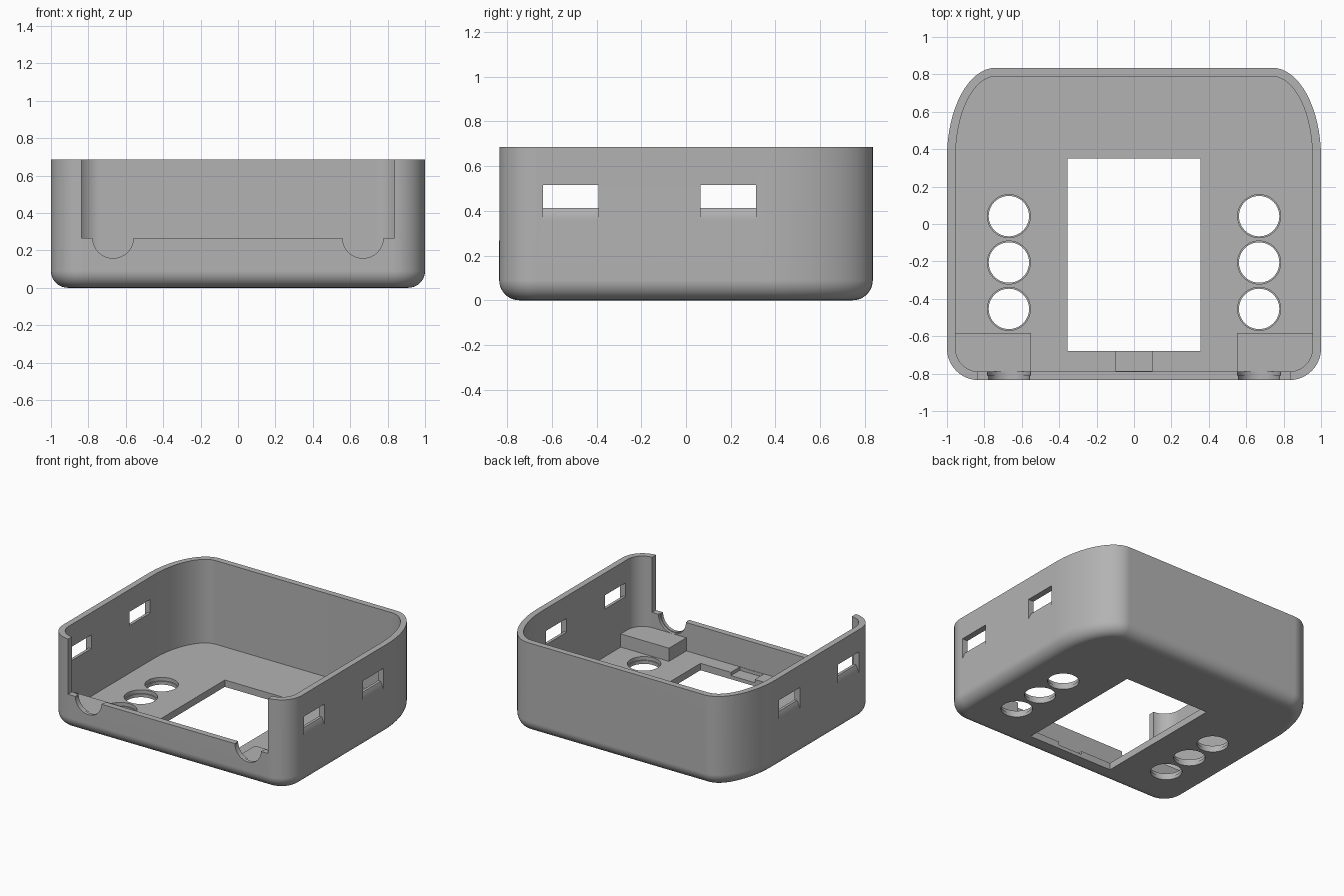
import bpy, bmesh, math
from math import sin, cos, pi

if "Cube" in bpy.data.objects:
    bpy.data.objects.remove(bpy.data.objects["Cube"])

grey = bpy.data.materials.new("case grey")
grey.diffuse_color = (0.45, 0.45, 0.45, 1)
grey.use_nodes = True
grey.node_tree.nodes["Principled BSDF"].inputs["Base Color"].default_value = grey.diffuse_color


def make(name, bm):
    bmesh.ops.recalc_face_normals(bm, faces=bm.faces)
    me = bpy.data.meshes.new(name)
    bm.to_mesh(me)
    bm.free()
    me.materials.append(grey)
    ob = bpy.data.objects.new(name, me)
    bpy.context.collection.objects.link(ob)
    return ob


def skin(name, loops):
    """Closed solid through loops of equal length, capped at both ends."""
    bm = bmesh.new()
    rows = [[bm.verts.new(p) for p in loop] for loop in loops]
    n = len(rows[0])
    for a, b in zip(rows, rows[1:]):
        for i in range(n):
            j = (i + 1) % n
            bm.faces.new((a[i], a[j], b[j], b[i]))
    bm.faces.new(rows[0])
    bm.faces.new(rows[-1])
    return make(name, bm)


def prism(name, pts, axis, lo, hi):
    """Extrude a 2D outline along an axis; pts are the two other coordinates."""
    place = {'x': lambda a, b, c: (c, a, b),
             'y': lambda a, b, c: (a, c, b),
             'z': lambda a, b, c: (a, b, c)}[axis]
    return skin(name, [[place(a, b, c) for a, b in pts] for c in (lo, hi)])


def rect(a0, a1, b0, b1):
    return [(a0, b0), (a1, b0), (a1, b1), (a0, b1)]


def circle(a, b, r, n=48):
    return [(a + r * cos(2 * pi * i / n), b + r * sin(2 * pi * i / n)) for i in range(n)]


def outline(d, z, n=16):
    """Case outline inset by d: tight front corners, long elliptical back corners."""
    pts = []
    corners = [(0.74, 0.355, 0.26, 0.48, 0), (-0.74, 0.355, 0.26, 0.48, 1),
               (-0.83, -0.665, 0.17, 0.17, 2), (0.83, -0.665, 0.17, 0.17, 3)]
    for cx, cy, rx, ry, q in corners:
        for i in range(n + 1):
            t = (q + i / n) * pi / 2
            pts.append((cx + (rx - d) * cos(t), cy + (ry - d) * sin(t), z))
    return pts


def combine(target, tool, op='DIFFERENCE'):
    tool.hide_render = True
    m = target.modifiers.new("cut", 'BOOLEAN')
    m.operation, m.object, m.solver = op, tool, 'EXACT'
    bpy.context.view_layer.objects.active = target
    bpy.ops.object.modifier_apply(modifier=m.name)
    bpy.data.objects.remove(tool)


# Shell: rounded bottom edge, outer wall, rim, inner wall, floor
H, R, WALL, FLOOR = 0.685, 0.09, 0.046, 0.052
loops = []
for i in range(9):
    t = i / 8 * pi / 2
    loops.append(outline(R * (1 - sin(t)), R * (1 - cos(t))))
loops += [outline(0, H), outline(WALL, H), outline(WALL, FLOOR)]
case = skin("case_shell", loops)

# Raised blocks in the front corners
for s in (-1, 1):
    pts = [(s * x, y) for x, y in [(0.55, -0.582), (0.97, -0.582), (0.97, -0.7),
                                   (0.87, -0.805), (0.55, -0.805)]]
    combine(case, prism("corner_block", pts, 'z', 0.04, 0.152), 'UNION')

# Screen opening and the shallow notch in front of it
combine(case, prism("screen_cutter", rect(-0.355, 0.355, -0.68, 0.35), 'z', -0.1, 0.2))
combine(case, prism("notch_cutter", rect(-0.1, 0.1, -0.786, -0.6), 'z', 0.027, 0.1))

# Open front
combine(case, prism("front_cutter", rect(-0.838, 0.836, 0.267, 0.9), 'y', -0.95, -0.7))

for s in (-1, 1):
    # Stepped cable grooves in the front wall
    combine(case, prism("groove_cutter", circle(s * 0.668, 0.267, 0.109), 'y', -0.95, -0.7))
    combine(case, prism("groove_step_cutter", circle(s * 0.668, 0.267, 0.115), 'y', -0.81, -0.7865))
    # Stepped button holes
    for y in (0.042, -0.206, -0.454):
        combine(case, prism("hole_cutter", circle(s * 0.669, y, 0.108), 'z', -0.1, 0.1))
        combine(case, prism("hole_step_cutter", circle(s * 0.669, y, 0.115), 'z', 0.025, 0.1))
    # Side slots with a ramp running out below
    ramp = [(0.9, 0.412), (0.976, 0.412), (1.012, 0.33), (1.1, 0.33), (1.1, 0.516), (0.9, 0.516)]
    for y in (-0.64, 0.065):
        combine(case, prism("slot_cutter", [(s * x, z) for x, z in ramp], 'y', y, y + 0.248))

# Smooth curved walls, crisp edges
bpy.ops.object.select_all(action='DESELECT')
case.select_set(True)
bpy.context.view_layer.objects.active = case
bpy.ops.object.shade_smooth_by_angle(angle=math.radians(30))
wn = case.modifiers.new("even_shading", 'WEIGHTED_NORMAL')
wn.keep_sharp = True
